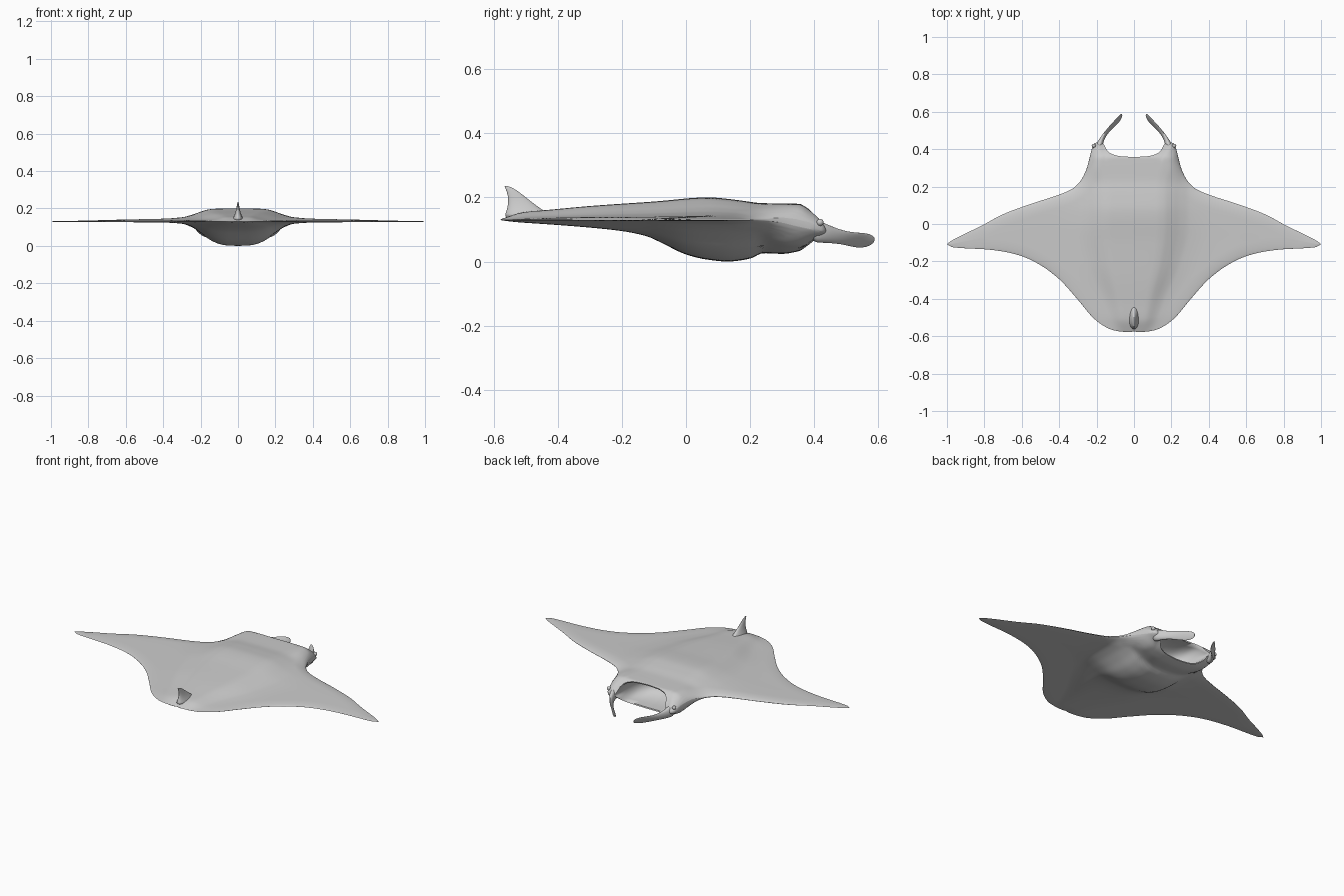
import bpy, bmesh, math
from mathutils import Vector
from mathutils.kdtree import KDTree

if "Cube" in bpy.data.objects:
    bpy.data.objects.remove(bpy.data.objects["Cube"])


def curve(pts):
    """Monotone cubic through (x, y) points."""
    n = len(pts)
    s = [(pts[i+1][1]-pts[i][1])/(pts[i+1][0]-pts[i][0]) for i in range(n-1)]
    m = [s[0]] + [0 if a*b <= 0 else 2*a*b/(a+b) for a, b in zip(s, s[1:])] + [s[-1]]

    def f(x):
        x = max(pts[0][0], min(pts[-1][0], x))
        i = 0
        while i < n-2 and x > pts[i+1][0]:
            i += 1
        h = pts[i+1][0]-pts[i][0]
        t = (x-pts[i][0])/h
        return ((2*t**3-3*t*t+1)*pts[i][1] + (t**3-2*t*t+t)*h*m[i]
                + (3*t*t-2*t**3)*pts[i+1][1] + (t**3-t*t)*h*m[i+1])
    return f


def finish(name, bm, angle=60):
    bmesh.ops.remove_doubles(bm, verts=bm.verts, dist=0.0003)
    bmesh.ops.recalc_face_normals(bm, faces=bm.faces)
    me = bpy.data.meshes.new(name)
    bm.to_mesh(me)
    bm.free()
    ob = bpy.data.objects.new(name, me)
    bpy.context.collection.objects.link(ob)
    bpy.ops.object.select_all(action='DESELECT')
    bpy.context.view_layer.objects.active = ob
    ob.select_set(True)
    bpy.ops.object.shade_smooth_by_angle(angle=math.radians(angle))
    return ob


def skin(bm, rows, closed=False):
    vs = [[bm.verts.new(p) for p in r] for r in rows]
    for a, b in zip(vs, vs[1:]):
        k = len(a)
        for j in range(k if closed else k-1):
            bm.faces.new((a[j], a[(j+1) % k], b[(j+1) % k], b[j]))
    if closed:
        bm.faces.new(vs[0])
        bm.faces.new(vs[-1])


# Plan outline: leading and trailing edges across the half span
front = curve([(0, .358), (.07, .362), (.12, .375), (.145, .395), (.165, .43), (.19, .437),
               (.215, .43), (.23, .385), (.25, .305), (.285, .232), (.33, .188), (.42, .15),
               (.55, .108), (.7, .052), (.82, -.012), (.92, -.06), (.98, -.092), (1, -.108)])
back = curve([(0, -.573), (.02, -.578), (.07, -.575), (.12, -.565), (.17, -.54), (.22, -.5),
              (.3, -.405), (.4, -.295), (.5, -.22), (.6, -.172), (.7, -.147), (.8, -.135),
              (.9, -.13), (.97, -.124), (1, -.108)])
# Side silhouettes and how they fade across the span
top = curve([(-.58, .137), (-.5, .155), (-.43, .161), (-.3, .173), (-.1, .187), (.07, .2),
             (.15, .193), (.24, .182), (.35, .18), (.39, .16), (.44, .125)])
bottom = curve([(-.58, .126), (-.35, .11), (-.2, .095), (-.12, .078), (-.07, .055), (0, .022),
                (.06, .007), (.13, 0), (.2, .009), (.24, .026), (.3, .024), (.35, .032),
                (.4, .055), (.44, .068)])
fade_top = curve([(0, 1), (.12, .98), (.16, .92), (.2, .75), (.25, .5), (.3, .33), (.4, .22),
                  (.6, .16), (.8, .1), (1, .05)])
fade_bot = curve([(0, 1), (.06, .98), (.1, .92), (.15, .75), (.2, .46), (.25, .22), (.3, .09),
                  (.4, .04), (.6, .03), (1, .03)])
spread = curve([(-.58, .35), (-.4, .55), (-.2, .85), (0, 1), (.2, 1), (.35, 1.3), (.44, 1.5)])
droop = curve([(.3, 0), (.36, .012), (.44, .035)])
MOUTH = .163

half = [i*.01 for i in range(31)] + [.3+.7*math.sin(i/44*math.pi/2) for i in range(1, 45)]
xs = [-x for x in half[:0:-1]] + half

rim = []
for i in range(1001):
    x = i/1000
    rim.append((x, back(x), 0))
    if x >= MOUTH:
        rim.append((x, front(x), 0))
tree = KDTree(len(rim))
for i, p in enumerate(rim):
    tree.insert(p, i)
tree.balance()


def heights(x, y):
    x = abs(x)
    d = min(tree.find((x, y, 0))[2]/.065, 1)
    e = math.sqrt(max(0, 1-(1-d)**2))
    mid = .13-droop(y)
    xw = x/spread(y)
    zt = mid + e*max(.004, (top(y)-mid)*fade_top(xw))
    zb = mid - e*max(.003, (mid-bottom(y))*fade_bot(xw))
    return zt, zb


# Body with wings, plus the hollow mouth
bm = bmesh.new()
upper, lower, mouth = [], [], []
ROWS = 72
for x in xs:
    yf, yb = front(abs(x)), back(abs(x))
    u, l = [], []
    for j in range(ROWS+1):
        y = yb + (yf-yb)*(1-math.cos(math.pi*j/ROWS))/2
        zt, zb = heights(x, y)
        u.append((x, y, zt))
        l.append((x, y, zb))
    upper.append(u)
    lower.append(l)
    if abs(x) < MOUTH+.008:
        zt, zb = u[-1][2], l[-1][2]
        depth = .16*math.sqrt(max(0, 1-(x/MOUTH)**2))
        row = [(x, yf, zt)]
        for j in range(17):
            a = math.pi*j/16
            lip = .007*min(1, (zt-zb)/.06)
            row.append((x, yf-.004-depth*math.sin(a)**.8 if 0 < j < 16 else yf-.002,
                        (zt+zb)/2 + ((zt-zb)/2-lip)*math.cos(a)))
        row.append((x, yf, zb))
        mouth.append(row)
skin(bm, upper)
skin(bm, lower)
skin(bm, mouth)
finish("body_and_wings", bm, 70)

# Curled head fins: x, y, z, half height, half thickness, lean
stations = [(.19, .39, .095, .036, .024, 0), (.186, .42, .092, .034, .02, 0),
            (.174, .45, .084, .027, .013, .002), (.15, .488, .075, .021, .008, .006),
            (.122, .518, .069, .022, .006, .01), (.095, .545, .066, .024, .005, .012),
            (.076, .568, .065, .021, .005, .01), (.068, .582, .066, .013, .004, .006),
            (.066, .588, .067, .005, .002, .002)]
for side, word in ((1, "right"), (-1, "left")):
    bm = bmesh.new()
    rings = []
    for i, (x, y, z, h, t, lean) in enumerate(stations):
        a, b = stations[max(i-1, 0)], stations[min(i+1, len(stations)-1)]
        d = Vector((b[0]-a[0], b[1]-a[1], 0)).normalized()
        n = Vector((d.y, -d.x, 0))
        ring = []
        for k in range(16):
            an = math.tau*k/16
            p = Vector((x, y, z)) + n*(t*math.cos(an)+lean*math.sin(an))
            p.z += h*math.sin(an)
            p.x *= side
            ring.append(p)
        rings.append(ring)
    skin(bm, rings, True)
    fin = finish("head_fin_"+word, bm)
    fin.modifiers.new("smooth", 'SUBSURF').levels = 1

    # Eye
    bm = bmesh.new()
    bmesh.ops.create_uvsphere(bm, u_segments=16, v_segments=10, radius=.011)
    bmesh.ops.translate(bm, verts=bm.verts, vec=(side*.215, .418, .122))
    finish("eye_"+word, bm)

# Back fin: z, rear y, front y, half width
bm = bmesh.new()
rings = []
for z, y0, y1, w in [(.132, -.57, -.4, .034), (.15, -.563, -.43, .026), (.165, -.558, -.452, .019),
                     (.185, -.554, -.48, .012), (.205, -.555, -.505, .008),
                     (.222, -.56, -.527, .005), (.232, -.565, -.545, .003), (.236, -.566, -.558, .001)]:
    rings.append([(w*math.sin(a), y0+(y1-y0)*(.4+.4*math.cos(a)+.1*(1+math.cos(a))**2/2), z)
                  for a in (math.tau*k/20 for k in range(20))])
skin(bm, rings, True)
finish("back_fin", bm).modifiers.new("smooth", 'SUBSURF').levels = 1
